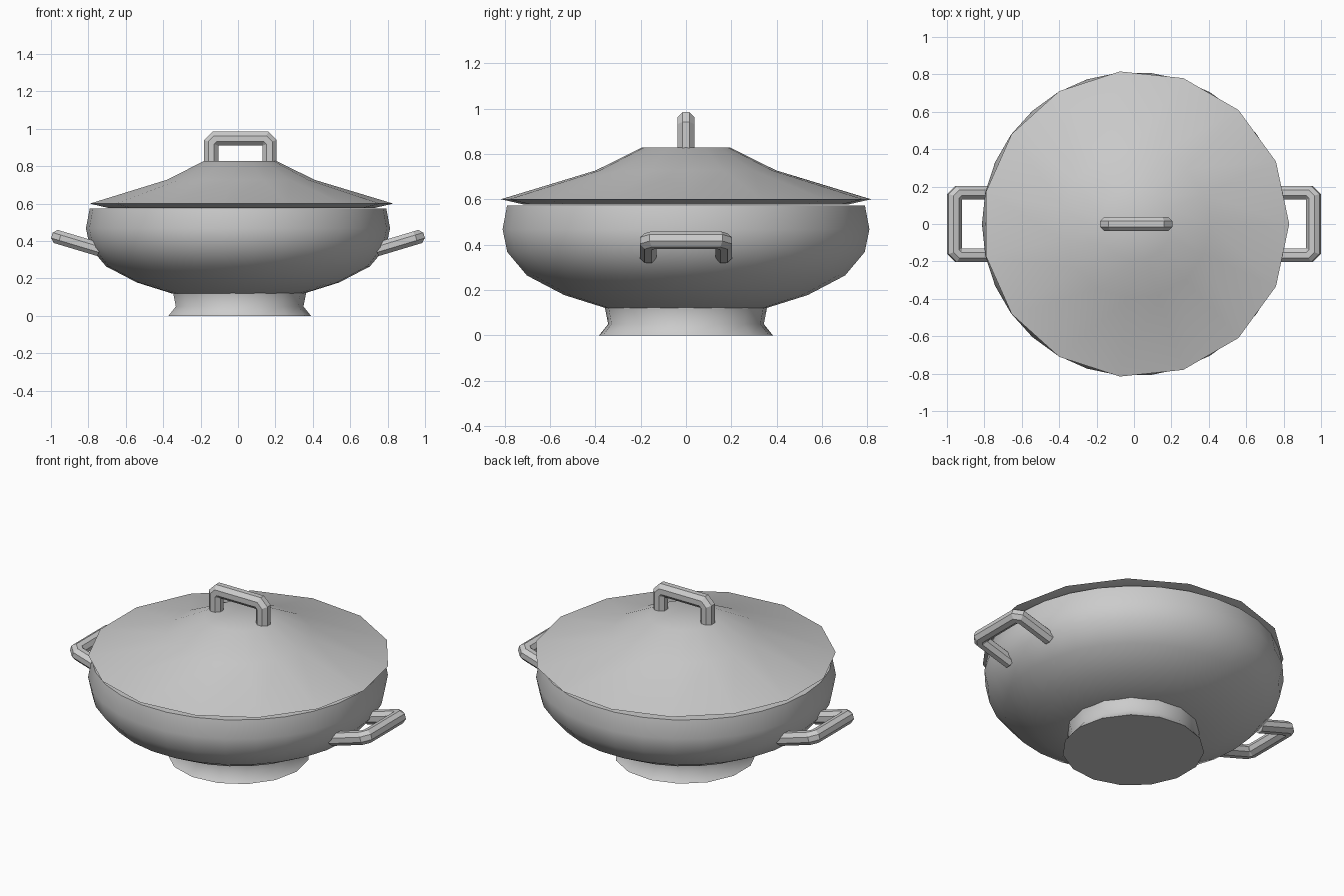
import bpy, bmesh, math
from mathutils import Vector

cube = bpy.data.objects.get("Cube")
if cube:
    bpy.data.objects.remove(cube, do_unlink=True)

metal = bpy.data.materials.new("light_grey")
metal.use_nodes = True
grey = (0.6, 0.6, 0.6, 1)
metal.diffuse_color = grey
metal.node_tree.nodes["Principled BSDF"].inputs["Base Color"].default_value = grey


def finish(name, bm, angle):
    """Turn a bmesh into a named, shaded object."""
    bmesh.ops.recalc_face_normals(bm, faces=bm.faces)
    mesh = bpy.data.meshes.new(name)
    bm.to_mesh(mesh)
    bm.free()
    mesh.materials.append(metal)
    obj = bpy.data.objects.new(name, mesh)
    bpy.context.collection.objects.link(obj)
    bpy.ops.object.select_all(action='DESELECT')
    obj.select_set(True)
    bpy.context.view_layer.objects.active = obj
    bpy.ops.object.shade_smooth_by_angle(angle=math.radians(angle))
    return obj


def bridge(bm, a, b):
    """Join two closed rings of vertices with quads."""
    for i in range(len(a)):
        j = (i + 1) % len(a)
        bm.faces.new((a[i], a[j], b[j], b[i]))


def lathe(name, profile, sides, angle, centre=0.0):
    """Revolve (radius, height) points about z, capping both ends."""
    bm = bmesh.new()
    rings = []
    for r, z in profile:
        turns = [math.tau * i / sides for i in range(sides)]
        rings.append([bm.verts.new((centre + r * math.cos(t), r * math.sin(t), z))
                      for t in turns])
    for a, b in zip(rings, rings[1:]):
        bridge(bm, a, b)
    bm.faces.new(rings[0])
    bm.faces.new(rings[-1])
    return finish(name, bm, angle)


def bar(name, path, half_width):
    """Sweep an octagon along a flat path with mitred corners."""
    bm = bmesh.new()
    pts = [Vector(p) for p in path]
    side = (pts[1] - pts[0]).cross(pts[-1] - pts[0]).normalized()
    radius = half_width / math.cos(math.pi / 8)
    rings = []
    for i, p in enumerate(pts):
        before = (p - pts[max(i - 1, 0)]).normalized()
        after = (pts[min(i + 1, len(pts) - 1)] - p).normalized()
        tangent = (before + after).normalized()
        stretch = 1 / max(tangent.dot(before), tangent.dot(after))
        out = side.cross(tangent) * stretch
        ring = []
        for k in range(8):
            t = math.tau * (k + 0.5) / 8
            ring.append(bm.verts.new(p + radius * (out * math.cos(t) + side * math.sin(t))))
        rings.append(ring)
    for a, b in zip(rings, rings[1:]):
        bridge(bm, a, b)
    bm.faces.new(rings[0])
    bm.faces.new(rings[-1])
    return finish(name, bm, 30)


# Flared foot
lathe("foot", [(0.385, 0), (0.345, 0.05), (0.36, 0.125)], 15, 60, 0.005)

# Bowl with a rim and a hollow inside
lathe("bowl", [(0.355, 0.12), (0.54, 0.178), (0.705, 0.264), (0.792, 0.367),
               (0.813, 0.468), (0.793, 0.573), (0.73, 0.573), (0.73, 0.42),
               (0.62, 0.29), (0.34, 0.16)], 30, 35)

# Lid with a sloped underside
lathe("lid", [(0.72, 0.577), (0.82, 0.6), (0.4, 0.727), (0.195, 0.828)], 15, 35, 0.01)

# Arched grip on the lid
cut = 0.022
left, right, top = -0.143, 0.168, 0.947
bar("lid_grip", [(left, 0, 0.8), (left, 0, top - cut), (left + cut, 0, top),
                 (right - cut, 0, top), (right, 0, top - cut), (right, 0, 0.8)], 0.0375)

# Tilted side handles
end, reach, slope = 0.96, 0.167, 0.3
for name, s in (("left_handle", 1), ("right_handle", -1)):
    outline = [(0.74, -reach), (end - cut, -reach), (end, cut - reach),
               (end, reach - cut), (end - cut, reach), (0.74, reach)]
    bar(name, [(s * x, y, 0.42 + slope * (x - end)) for x, y in outline], 0.0365)
